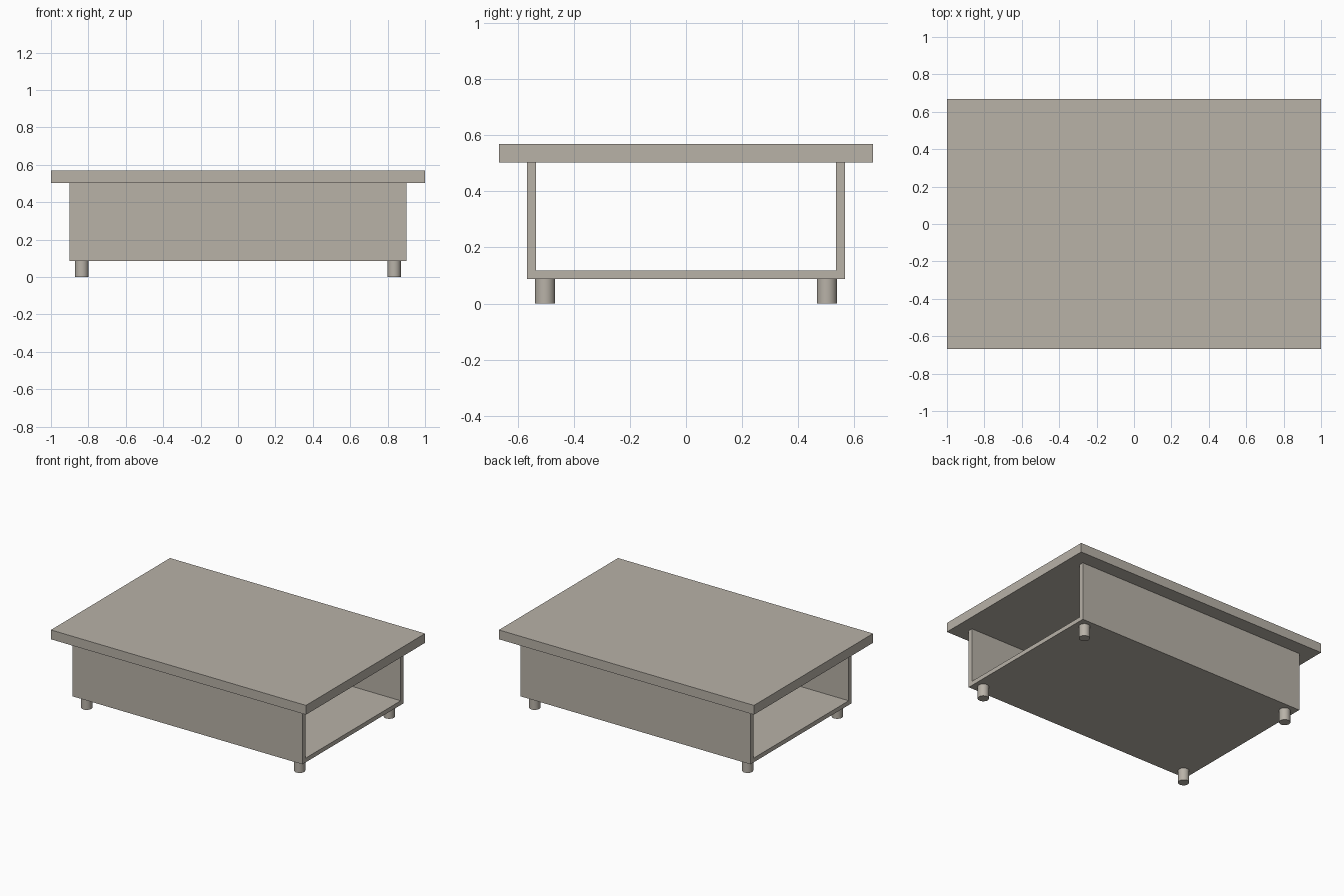
import bpy, bmesh, math

cube = bpy.data.objects.get("Cube")
if cube:
    bpy.data.objects.remove(cube, do_unlink=True)

# Single warm grey finish
finish = bpy.data.materials.new("warm grey")
finish.use_nodes = True
colour = (0.48, 0.445, 0.39, 1.0)
finish.diffuse_color = colour
finish.node_tree.nodes["Principled BSDF"].inputs["Base Color"].default_value = colour


def add_object(name, bm):
    bmesh.ops.recalc_face_normals(bm, faces=bm.faces)
    mesh = bpy.data.meshes.new(name)
    bm.to_mesh(mesh)
    bm.free()
    mesh.materials.append(finish)
    obj = bpy.data.objects.new(name, mesh)
    bpy.context.collection.objects.link(obj)
    return obj


def extrude_along_x(name, profile, half_length):
    """Extrude a closed (y, z) profile symmetrically along x."""
    bm = bmesh.new()
    face = bm.faces.new([bm.verts.new((-half_length, y, z)) for y, z in profile])
    moved = bmesh.ops.extrude_face_region(bm, geom=[face])["geom"]
    verts = [v for v in moved if isinstance(v, bmesh.types.BMVert)]
    bmesh.ops.translate(bm, verts=verts, vec=(2 * half_length, 0, 0))
    return add_object(name, bm)


LEG_H, SHELF_TOP, TOP_BOTTOM, TOP_Z = 0.087, 0.117, 0.503, 0.569
OUT_Y, IN_Y = 0.567, 0.534

# Overhanging slab top
extrude_along_x("table_top", [(-0.667, TOP_BOTTOM), (0.667, TOP_BOTTOM),
                              (0.667, TOP_Z), (-0.667, TOP_Z)], 1.0)

# U-shaped body: front and back panels joined by the shelf, open at both ends
extrude_along_x("body", [(-OUT_Y, LEG_H), (OUT_Y, LEG_H),
                         (OUT_Y, TOP_BOTTOM), (IN_Y, TOP_BOTTOM),
                         (IN_Y, SHELF_TOP), (-IN_Y, SHELF_TOP),
                         (-IN_Y, TOP_BOTTOM), (-OUT_Y, TOP_BOTTOM)], 0.902)

# Four short round feet
for side, sx in (("right", -1), ("left", 1)):
    for end, sy in (("front", -1), ("back", 1)):
        bpy.ops.mesh.primitive_cylinder_add(
            vertices=32, radius=0.036, depth=LEG_H,
            location=(sx * 0.835, sy * 0.502, LEG_H / 2))
        foot = bpy.context.object
        foot.name = f"{end}_{side}_foot"
        foot.data.materials.append(finish)
        bpy.ops.object.shade_smooth_by_angle(angle=math.radians(40))
